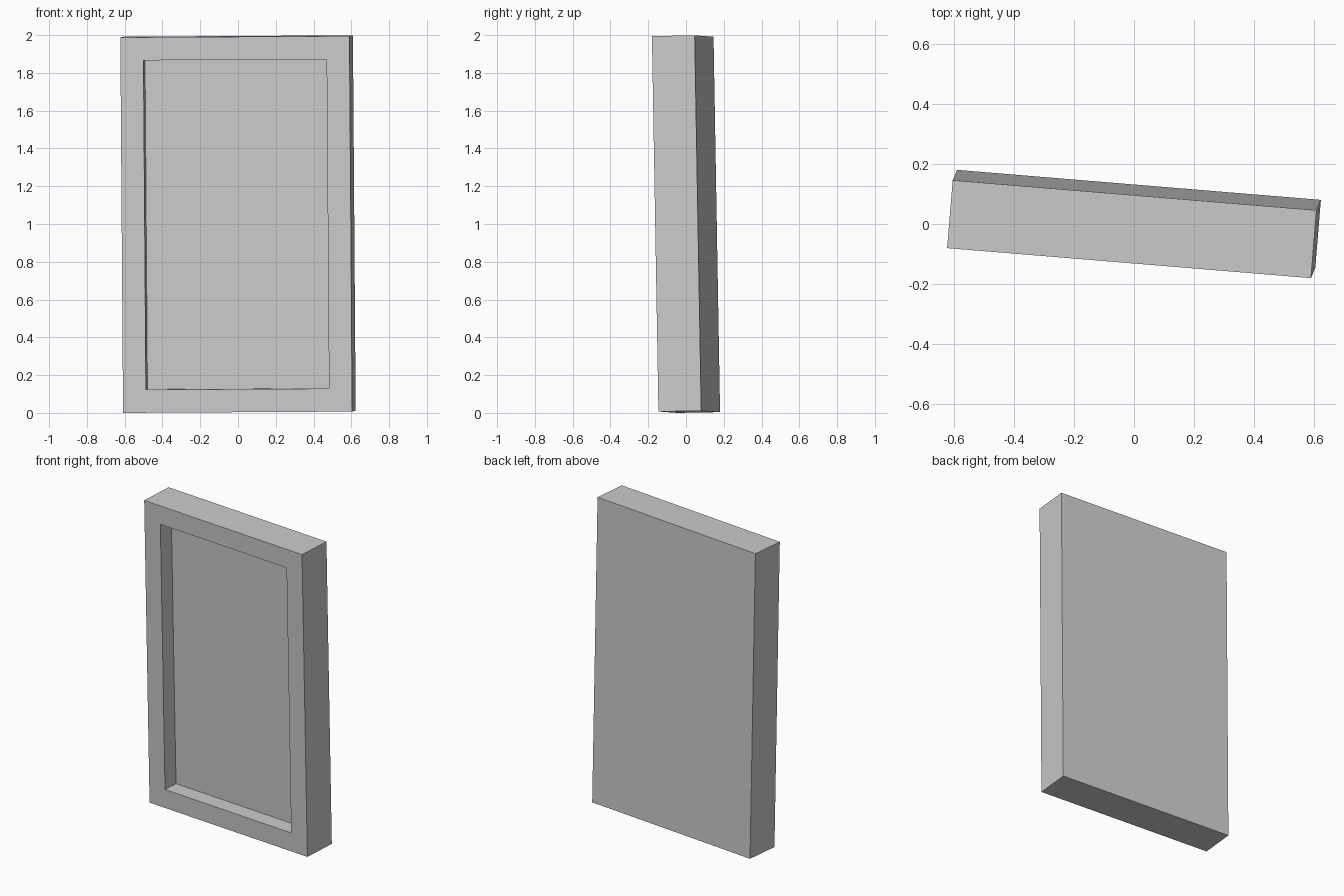
import bpy, bmesh
from mathutils import Matrix, Vector

if "Cube" in bpy.data.objects:
    bpy.data.objects.remove(bpy.data.objects["Cube"])

W, D, H = 1.217, 0.227, 1.988      # overall panel size
BORDER, RECESS = 0.122, 0.102      # frame width and recess depth

# Slab with a recessed front
bm = bmesh.new()
bmesh.ops.create_cube(bm, size=1)
bmesh.ops.scale(bm, vec=(W, D, H), verts=bm.verts)
bm.normal_update()
front = min(bm.faces, key=lambda f: f.calc_center_median().y)
bmesh.ops.inset_region(bm, faces=[front], thickness=BORDER, use_even_offset=True)
floor = bmesh.ops.extrude_discrete_faces(bm, faces=[front])["faces"][0]
bmesh.ops.translate(bm, vec=(0, RECESS, 0), verts=floor.verts)

# Slight lean and turn of the whole panel
up = Vector((-0.0145, -0.0345, 1.985)).normalized()
back = Vector((0.1, 1.213, 0))
back = (back - up * back.dot(up)).normalized()
side = back.cross(up)
tilt = Matrix((side, back, up)).transposed().to_4x4()
bmesh.ops.transform(bm, matrix=tilt, verts=bm.verts)
low = min(v.co.z for v in bm.verts)
bmesh.ops.translate(bm, vec=(0, 0, -low), verts=bm.verts)

mesh = bpy.data.meshes.new("framed_panel")
bm.to_mesh(mesh)
bm.free()
bpy.context.collection.objects.link(bpy.data.objects.new("framed_panel", mesh))
